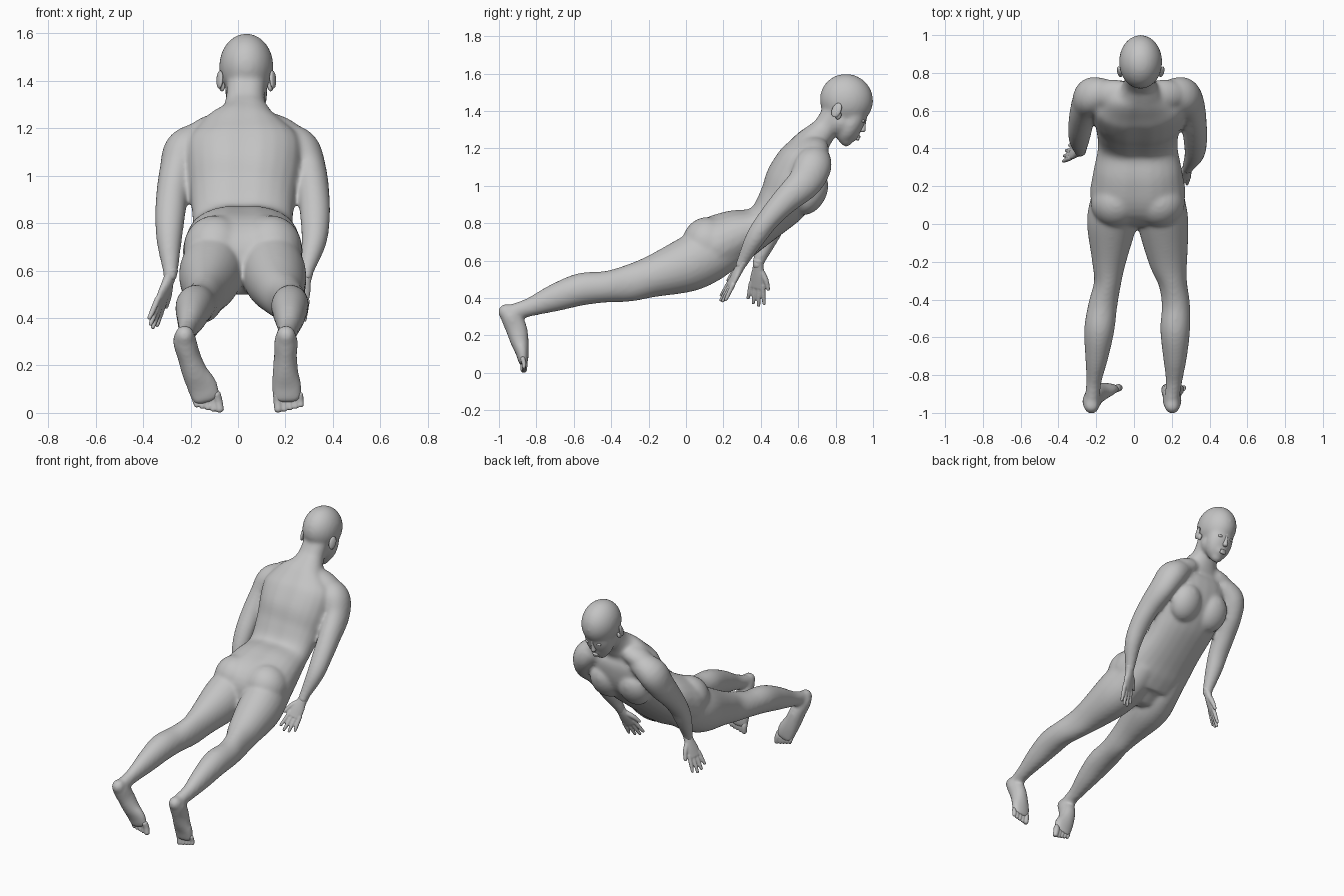
import bpy, bmesh, math
from mathutils import Vector, Matrix

cube = bpy.data.objects.get("Cube")
if cube:
    bpy.data.objects.remove(cube, do_unlink=True)

skin = bpy.data.materials.new("plain grey")
skin.use_nodes = True
grey = (0.55, 0.55, 0.55, 1)
skin.diffuse_color = grey
skin.node_tree.nodes["Principled BSDF"].inputs["Base Color"].default_value = grey

X = Vector((1, 0, 0))


def spline(keys, steps=5):
    """Smooth curve through sections of (x, y, z, half width, half depth)."""
    pts = [keys[0]] + list(keys) + [keys[-1]]
    out = []
    for p0, p1, p2, p3 in zip(pts, pts[1:], pts[2:], pts[3:]):
        for k in range(steps):
            t = k / steps
            out.append([b + 0.5 * t * (c - a + t * (2 * a - 5 * b + 4 * c - d
                        + t * (3 * (b - c) + d - a)))
                        for a, b, c, d in zip(p0, p1, p2, p3)])
    return out + [list(keys[-1])]


def loft(bm, keys, side=X, groove=0.0, power=1.0, sides=24):
    """Tube with rounded ends; a power under one squares its section."""
    secs = spline(keys)
    pos = [Vector(s[:3]) for s in secs]
    rings = []
    last = len(secs) - 1
    for i, s in enumerate(secs):
        t = (pos[min(i + 1, last)] - pos[max(i - 1, 0)]).normalized()
        rings.append((pos[i], t, s[3], s[4]))
    for end, sign in ((0, -1), (-1, 1)):
        p, t, a, b = rings[end]
        for reach, size in ((0.4, 0.8), (0.6, 0.4)):
            cap = (p + t * sign * reach * min(a, b), t, a * size, b * size)
            rings.insert(0 if sign < 0 else len(rings), cap)
    loops = []
    for p, t, a, b in rings:
        u = (side - t * side.dot(t)).normalized()
        v = t.cross(u)
        loop = []
        for k in range(sides):
            ang = math.tau * k / sides
            c, s = (math.copysign(abs(f) ** power, f)
                    for f in (math.cos(ang), math.sin(ang)))
            dent = groove * math.exp(-(c / 0.2) ** 2) if s < 0 else 0
            loop.append(bm.verts.new(p + u * a * c + v * b * s * (1 - dent)))
        loops.append(loop)
    for l0, l1 in zip(loops, loops[1:]):
        for k in range(sides):
            j = (k + 1) % sides
            bm.faces.new((l0[k], l0[j], l1[j], l1[k]))
    bm.faces.new(loops[0][::-1])
    bm.faces.new(loops[-1])


def ball(bm, centre, radii, rot=Matrix.Identity(4)):
    m = Matrix.Translation(centre) @ rot @ Matrix.Diagonal((*radii, 1))
    bmesh.ops.create_uvsphere(bm, u_segments=24, v_segments=16, radius=1, matrix=m)


def finish(bm, name, voxel, smooth):
    """Fuse the pieces into one softened object."""
    bmesh.ops.recalc_face_normals(bm, faces=bm.faces)
    mesh = bpy.data.meshes.new(name)
    bm.to_mesh(mesh)
    bm.free()
    mesh.materials.append(skin)
    ob = bpy.data.objects.new(name, mesh)
    bpy.context.collection.objects.link(ob)
    fuse = ob.modifiers.new("fuse", "REMESH")
    fuse.mode = "VOXEL"
    fuse.voxel_size = voxel
    fuse.use_smooth_shade = True
    soft = ob.modifiers.new("soften", "SMOOTH")
    soft.factor = 0.5
    soft.iterations = smooth


# Body: torso and neck
body = bmesh.new()
loft(body, [
    (.02, .08, .59, .17, .12), (.02, .14, .665, .25, .165), (.02, .265, .73, .238, .15),
    (.02, .405, .795, .212, .108), (.02, .51, .908, .222, .137), (.025, .578, 1.025, .24, .16),
    (.025, .628, 1.14, .24, .14), (.025, .66, 1.21, .18, .102),
    (.03, .70, 1.258, .115, .084), (.03, .745, 1.31, .084, .07),
    (.035, .795, 1.39, .082, .07)], groove=0.06, power=0.92)
lean_chest = Matrix.Rotation(math.radians(-30), 4, "X")
for s in (-1, 1):
    ball(body, (.025 + s * .105, .667, .96), (.105, .082, .125), lean_chest)  # breast
    ball(body, (.02 + s * .115, .115, .695), (.135, .135, .138))              # buttock
    slope = Matrix.Rotation(s * math.radians(20), 4, "Y")
    ball(body, (.025 + s * .135, .685, 1.195), (.13, .08, .062), slope)       # upper shoulder

# Arms
loft(body, [
    (.18, .69, 1.165, .07, .075), (.255, .68, 1.11, .088, .1), (.297, .635, 1.02, .076, .092),
    (.318, .53, .92, .068, .073), (.325, .44, .82, .063, .06), (.32, .37, .72, .053, .053),
    (.288, .305, .60, .033, .033), (.283, .29, .57, .031, .03)])
loft(body, [
    (-.13, .69, 1.165, .07, .075), (-.22, .68, 1.11, .088, .1), (-.255, .635, 1.02, .076, .092),
    (-.277, .56, .92, .068, .073), (-.287, .49, .82, .063, .06), (-.29, .44, .72, .053, .053),
    (-.285, .39, .60, .033, .033), (-.287, .383, .57, .031, .03)])

# Legs
loft(body, [
    (-.09, .26, .715, .11, .125), (-.10, .13, .64, .128, .148), (-.118, 0, .575, .132, .145),
    (-.132, -.19, .512, .092, .11), (-.14, -.31, .478, .072, .098), (-.165, -.43, .46, .077, .084),
    (-.184, -.56, .447, .08, .087), (-.197, -.70, .402, .062, .074),
    (-.212, -.83, .353, .041, .051), (-.222, -.93, .325, .04, .042)])
loft(body, [
    (.13, .26, .715, .11, .125), (.14, .13, .64, .128, .148), (.155, 0, .575, .134, .145),
    (.18, -.19, .512, .104, .11), (.205, -.31, .478, .076, .098), (.222, -.43, .46, .075, .084),
    (.218, -.56, .447, .079, .087), (.217, -.70, .402, .064, .074),
    (.212, -.83, .353, .044, .051), (.2, -.93, .325, .04, .042)])

# Feet hanging from heel to toes, soles turned backward
shape = [(-.948, .34, .038, .036), (-.94, .305, .05, .052), (-.908, .24, .049, .058),
         (-.89, .17, .055, .05), (-.876, .11, .065, .036), (-.87, .058, .061, .026)]
for name, xs, medial, lean in (
        ("left_toes", (.202, .202, .2, .2, .205, .207), -1, .004),
        ("right_toes", (-.225, -.225, -.207, -.182, -.15, -.133), 1, .016)):
    loft(body, [(x, *row) for x, row in zip(xs, shape)])
    ball(body, (xs[0], -.962, .325), (.042, .043, .045))               # heel
    toes = bmesh.new()
    for i in range(5):
        r = .0125 if i else .019
        x = xs[-1] + medial * (.041 - i * .023 - (.004 if i else 0))
        z = .012 + .006 * max(i - 1, 0)
        loft(toes, [(x, -.874, .08, r, r), (x + lean / 2, -.866, .05, r, r),
                    (x + lean, -.868, z, r * .9, r * .9)], sides=16)
    finish(toes, name, .005, 3)

# Head, bowed forward
tilt = Matrix.Rotation(math.radians(-25), 4, "X")
mid = .035
ball(body, (mid, .858, 1.459), (.115, .144, .139), tilt)               # skull
ball(body, (mid, .885, 1.345), (.089, .07, .13), tilt)                 # face
ball(body, (mid, .83, 1.345), (.09, .075, .08), tilt)                  # jaw
ball(body, (mid, .86, 1.25), (.042, .036, .042), tilt)                 # chin
ball(body, (mid, .893, 1.275), (.045, .037, .037), tilt)               # muzzle
finish(body, "body", .01, 14)

# Face details
face = bmesh.new()
for dz in (-1, 1):
    ball(face, (mid, .92 + dz * .003, 1.257 + dz * .007), (.025, .011, .008), tilt)
loft(face, [(mid, .958, 1.375, .011, .012), (mid, .948, 1.335, .011, .014),
            (mid, .943, 1.297, .017, .018)])
for s in (-1, 1):
    ball(face, (mid + s * .04, .945, 1.347), (.019, .012, .010), tilt)
finish(face, "face", .004, 4)

# Ears
for s, name in ((-1, "right_ear"), (1, "left_ear")):
    ear = bmesh.new()
    flare = tilt @ Matrix.Rotation(s * math.radians(-22), 4, "Z")
    ball(ear, (mid + s * .112, .805, 1.405), (.011, .027, .042), flare)
    ball(ear, (mid + s * .102, .815, 1.375), (.012, .016, .022), flare)
    finish(ear, name, .004, 3)


def hand(name, wrist, along, across):
    bm = bmesh.new()
    w = Vector(wrist)
    d = Vector(along).normalized()
    s = Vector(across)
    s = (s - d * s.dot(d)).normalized()

    def tube(*rows):
        loft(bm, [(*(w + d * f + s * g), a, b) for f, g, a, b in rows], s, sides=16)

    tube((-.03, 0, .029, .025), (.02, -.002, .032, .023),
         (.07, -.002, .043, .02), (.125, 0, .044, .015))
    for i, length in enumerate((.092, .108, .1, .078)):
        g = (i - 1.5) * .023
        tube((.105, g, .013, .013), (.12 + length / 2, g * 1.2, .012, .012),
             (.12 + length, g * 1.4, .009, .009))
    tube((.03, -.02, .017, .017), (.075, -.05, .015, .015), (.125, -.068, .01, .01))
    finish(bm, name, .005, 3)


# Hands
hand("left_hand", (.284, .295, .575), (-.06, -.115, -.21), (.8, .3, 0))
hand("right_hand", (-.287, .385, .575), (-.085, -.012, -.23), (-.45, -.9, 0))
